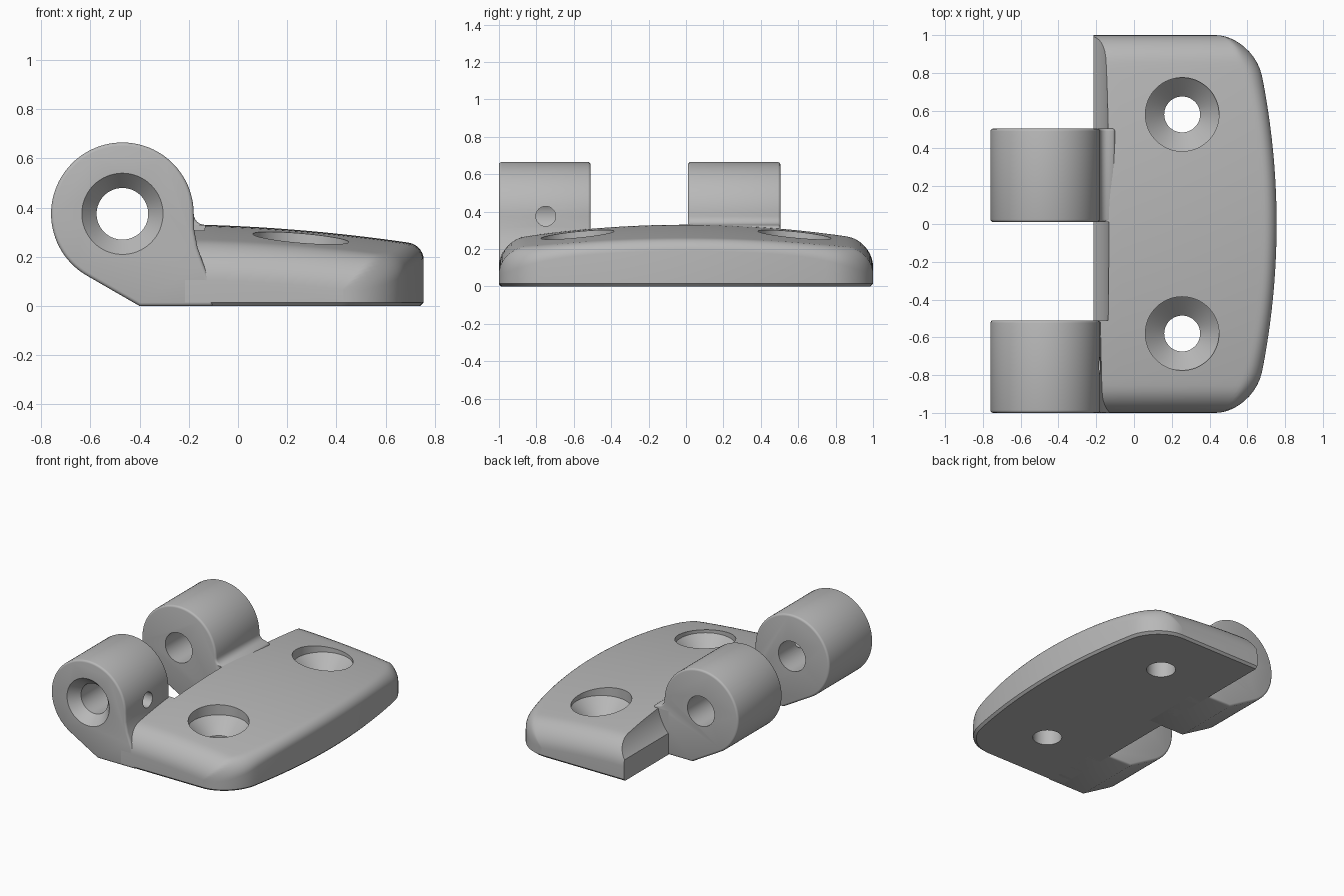
import bpy, bmesh, math
from mathutils import Matrix

if "Cube" in bpy.data.objects:
    bpy.data.objects.remove(bpy.data.objects["Cube"], do_unlink=True)

GREY = (0.48, 0.48, 0.48, 1)
metal = bpy.data.materials.new("grey_metal")
metal.use_nodes = True
metal.diffuse_color = GREY
metal.node_tree.nodes["Principled BSDF"].inputs["Base Color"].default_value = GREY

PIN_X, PIN_Z, BARREL_R = -0.47, 0.375, 0.29
LEFT = -0.215


def make_object(name, bm):
    bmesh.ops.recalc_face_normals(bm, faces=bm.faces)
    mesh = bpy.data.meshes.new(name)
    bm.to_mesh(mesh)
    bm.free()
    obj = bpy.data.objects.new(name, mesh)
    bpy.context.collection.objects.link(obj)
    mesh.materials.append(metal)
    return obj


def activate(obj):
    bpy.ops.object.select_all(action='DESELECT')
    obj.select_set(True)
    bpy.context.view_layer.objects.active = obj


def revolve(profile, matrix, sides=64):
    """Closed solid turned from (radius, height) points about local z."""
    bm = bmesh.new()
    rings = [[bm.verts.new((r * math.cos(math.tau * i / sides),
                            r * math.sin(math.tau * i / sides), h))
              for i in range(sides)] for r, h in profile]
    for a, b in zip(rings, rings[1:]):
        for i in range(sides):
            k = (i + 1) % sides
            bm.faces.new((a[i], a[k], b[k], b[i]))
    bm.faces.new(rings[0])
    bm.faces.new(rings[-1])
    bm.transform(matrix)
    obj = make_object("cutter", bm)
    obj.hide_render = True
    return obj


def cut(obj, cutters):
    activate(obj)
    for c in cutters:
        mod = obj.modifiers.new("cut", 'BOOLEAN')
        mod.operation, mod.solver, mod.object = 'DIFFERENCE', 'EXACT', c
        bpy.ops.object.modifier_apply(modifier=mod.name)
        bpy.data.objects.remove(c, do_unlink=True)


def smooth(obj):
    activate(obj)
    bpy.ops.object.shade_smooth_by_angle(angle=math.radians(32))


def along_y(x, z):
    return Matrix.Translation((x, 0, z)) @ Matrix.Rotation(-math.pi / 2, 4, 'X')


# Plate: domed top, rounded ends, bowed right edge
def right_edge(y):
    t = max(0, (abs(y) - 0.78) / 0.22)
    return 0.755 - 0.126 * y * y - 0.2 * (1 - math.sqrt(max(0, 1 - t * t)))


def drop(d, r):
    return r - math.sqrt(max(0, r * r - (r - d) ** 2)) if d < r else 0


def top(x, y):
    dx = max(0, x + 0.13)
    dome = 0.33 - 0.085 * y * y - 0.03 * dx - 0.07 * dx * dx
    side = drop(right_edge(y) - x, 0.06 + 0.08 * y ** 6)
    return dome - max(side, drop(1 - abs(y), 0.14))


def build_plate():
    bm = bmesh.new()
    ny, nx, ch = 26, 30, 0.015
    sections = []
    for i in range(-ny, ny + 1):
        y = math.sin(math.pi / 2 * i / ny)
        xr = right_edge(y)
        pts = [(LEFT, y * (1 - ch), 0), (LEFT, y, ch)]
        for j in range(nx + 1):
            x = LEFT + (xr - LEFT) * math.sin(math.pi / 2 * j / nx)
            pts.append((x, y, top(x, y)))
        pts += [(xr, y, ch), (xr - ch, y * (1 - ch), 0)]
        sections.append([bm.verts.new(p) for p in pts])
    n = len(sections[0])
    for a, b in zip(sections, sections[1:]):
        for k in range(n):
            m = (k + 1) % n
            bm.faces.new((a[k], a[m], b[m], b[k]))
    for s in (sections[0], sections[-1]):
        bm.faces.new(s[1:-1])
        bm.faces.new((s[0], s[1], s[-2], s[-1]))
    return make_object("mounting_plate", bm)


plate = build_plate()
cutters = []
# Clearance for the mating knuckles
for y0, y1 in ((-0.51, 0.01), (0.505, 1.2)):
    cutters.append(revolve([(0.34, y0), (0.34, y1)], along_y(PIN_X, PIN_Z), 128))
# Countersunk screw holes
for y in (-0.58, 0.58):
    cutters.append(revolve([(0.095, -0.1), (0.095, 0.13), (0.195, 0.23), (0.195, 0.5)],
                           Matrix.Translation((0.255, y, 0))))
cut(plate, cutters)
smooth(plate)


# Knuckles: round barrel with a sloped foot running into the plate
def build_knuckle(name, y0, y1, neck):
    outline = [(PIN_X + BARREL_R * math.cos(math.radians(a)),
                PIN_Z + BARREL_R * math.sin(math.radians(a))) for a in range(0, 241, 4)]
    outline += [(-0.40, 0), (-0.1, 0)] + neck
    bm = bmesh.new()
    face = bm.faces.new([bm.verts.new((x, y0, z)) for x, z in outline])
    new = bmesh.ops.extrude_face_region(bm, geom=[face])["geom"]
    bmesh.ops.translate(bm, vec=(0, y1 - y0, 0),
                        verts=[v for v in new if isinstance(v, bmesh.types.BMVert)])
    obj = make_object(name, bm)
    activate(obj)
    bev = obj.modifiers.new("edge_round", 'BEVEL')
    bev.width, bev.segments = 0.014, 3
    bev.limit_method, bev.angle_limit = 'ANGLE', math.radians(60)
    bpy.ops.object.modifier_apply(modifier=bev.name)
    return obj


fillet = [(-0.135 - 0.045 * math.sin(math.radians(a)),
           0.375 - 0.045 * math.cos(math.radians(a))) for a in range(0, 90, 15)]
back = build_knuckle("back_knuckle", 0.01, 0.505, [(-0.1, 0.32)] + fillet)
front = build_knuckle("front_knuckle", -1, -0.51,
                      [(-0.11, 0.1), (-0.14, 0.17), (-0.165, 0.24), (-0.178, 0.31)])

# Pin bores, the front one countersunk, plus a side set-screw hole
cut(back, [revolve([(0.105, -0.2), (0.105, 0.7)], along_y(PIN_X, PIN_Z))])
side_hole = Matrix.Translation((PIN_X, -0.75, PIN_Z)) @ Matrix.Rotation(math.pi / 2, 4, 'Y')
cut(front, [
    revolve([(0.191, -1.03), (0.105, -0.93), (0.105, -0.3)], along_y(PIN_X, PIN_Z)),
    revolve([(0.053, 0), (0.053, 0.5)], side_hole, 32)])
smooth(back)
smooth(front)
